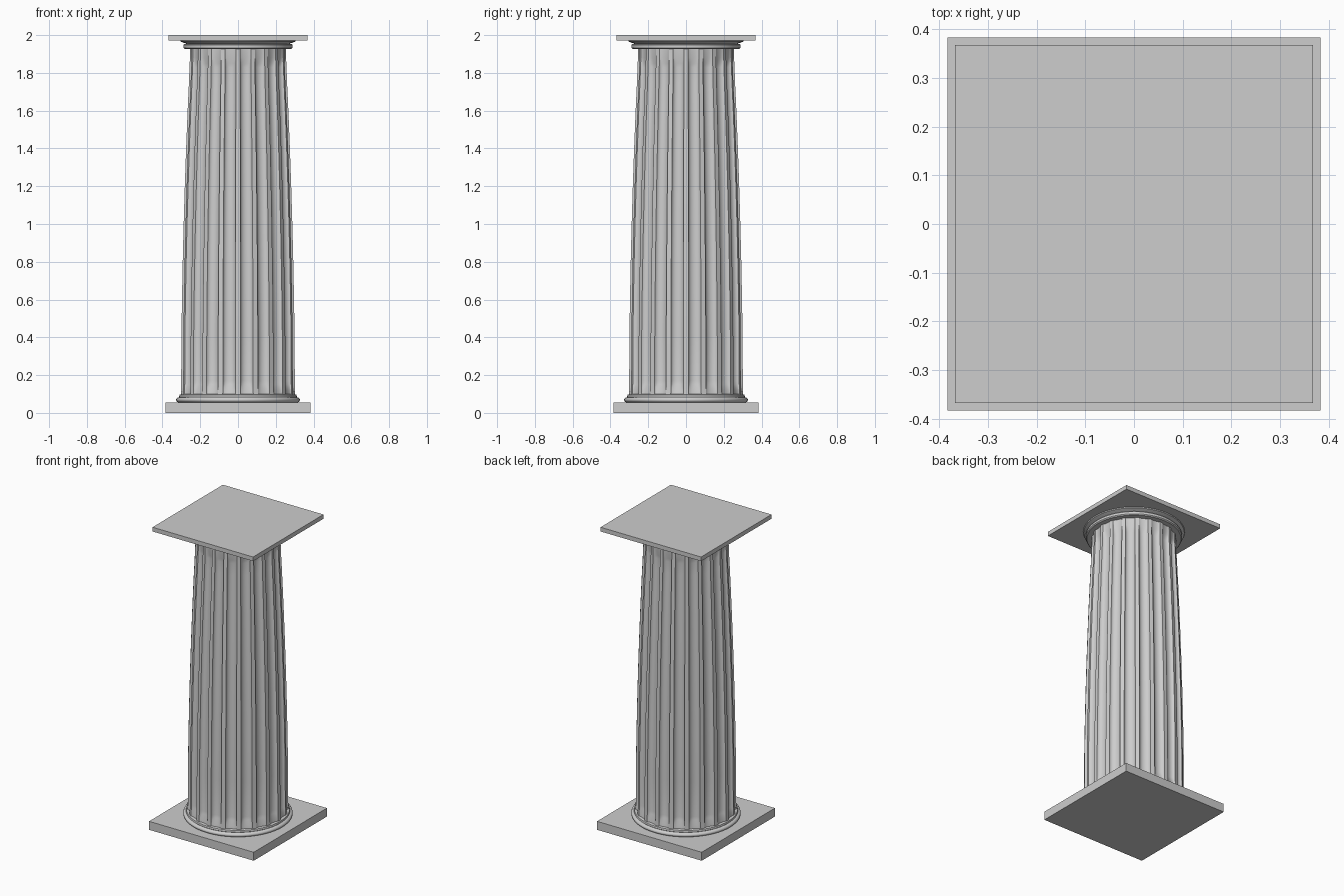
import bpy, bmesh, math

if "Cube" in bpy.data.objects:
    bpy.data.objects.remove(bpy.data.objects["Cube"])

stone = bpy.data.materials.new("pale_stone")
stone.diffuse_color = (0.61, 0.61, 0.61, 1)
stone.use_nodes = True
stone.node_tree.nodes["Principled BSDF"].inputs["Base Color"].default_value = stone.diffuse_color


def finish(name, bm, smooth):
    bmesh.ops.recalc_face_normals(bm, faces=bm.faces)
    mesh = bpy.data.meshes.new(name)
    bm.to_mesh(mesh)
    bm.free()
    mesh.materials.append(stone)
    obj = bpy.data.objects.new(name, mesh)
    bpy.context.collection.objects.link(obj)
    if smooth:
        bpy.ops.object.select_all(action='DESELECT')
        obj.select_set(True)
        bpy.context.view_layer.objects.active = obj
        bpy.ops.object.shade_smooth_by_angle(angle=math.radians(30))
    return obj


def slab(name, half, z0, z1):
    bm = bmesh.new()
    bmesh.ops.create_cube(bm, size=1)
    for v in bm.verts:
        v.co = (v.co.x * 2 * half, v.co.y * 2 * half, z0 + (v.co.z + 0.5) * (z1 - z0))
    finish(name, bm, False)


def loft(name, rings):
    """Skin a stack of closed rings and cap both ends."""
    bm = bmesh.new()
    loops = [[bm.verts.new(p) for p in ring] for ring in rings]
    n = len(loops[0])
    for a, b in zip(loops, loops[1:]):
        for i in range(n):
            j = (i + 1) % n
            bm.faces.new((a[i], a[j], b[j], b[i]))
    bm.faces.new(loops[0])
    bm.faces.new(loops[-1])
    finish(name, bm, True)


def lathe(name, profile, sides=64):
    loft(name, [[(r * math.cos(2 * math.pi * i / sides),
                  r * math.sin(2 * math.pi * i / sides), z)
                 for i in range(sides)] for r, z in profile])


# Square plinth and abacus
slab("plinth", 0.383, 0, 0.056)
slab("abacus", 0.368, 1.972, 2.0)

# Rounded base moulding with a small upper step
base = [(0.31 + 0.018 * math.cos(t), 0.069 + 0.014 * math.sin(t))
        for t in [math.radians(-90 + 22.5 * k) for k in range(9)]]
lathe("base_moulding", base + [(0.312, 0.085), (0.31, 0.096), (0.30, 0.099)])

# Capital: neck band then a flaring cushion under the abacus
lathe("neck_band", [(0.25, 1.927), (0.283, 1.927), (0.289, 1.933),
                    (0.289, 1.948), (0.283, 1.954), (0.25, 1.954)])
lathe("capital_cushion", [(0.27, 1.952), (0.279, 1.957), (0.292, 1.961),
                          (0.303, 1.966), (0.306, 1.973)])

# Fluted shaft with entasis; flutes get shallower at both ends
FLUTES = 20
STEPS = 8
FILLET = 0.28      # share of each bay left as a flat rib
DEPTH = 0.024
stations = [(0.09, 0.303, 0.35), (0.12, 0.302, 0.5), (0.15, 0.301, 0.85),
            (0.17, 0.301, 1), (0.4, 0.3, 1), (0.6, 0.297, 1), (0.8, 0.293, 1),
            (1.0, 0.288, 1), (1.2, 0.282, 1), (1.4, 0.275, 1),
            (1.6, 0.267, 1), (1.75, 0.26, 1), (1.83, 0.257, 1),
            (1.85, 0.256, 0.85), (1.88, 0.255, 0.5), (1.93, 0.255, 0.35)]
bay = 2 * math.pi / FLUTES
shaft = []
for z, r, cut in stations:
    ring = []
    for f in range(FLUTES):
        start = -math.pi / 2 + (f + FILLET / 2) * bay
        for s in range(STEPS + 1):
            t = math.pi * s / STEPS
            u = (1 - math.cos(t)) / 2
            a = start + u * (1 - FILLET) * bay
            rad = r - DEPTH * cut * math.sin(t) * r / 0.3
            ring.append((rad * math.cos(a), rad * math.sin(a), z))
    shaft.append(ring)
loft("fluted_shaft", shaft)
